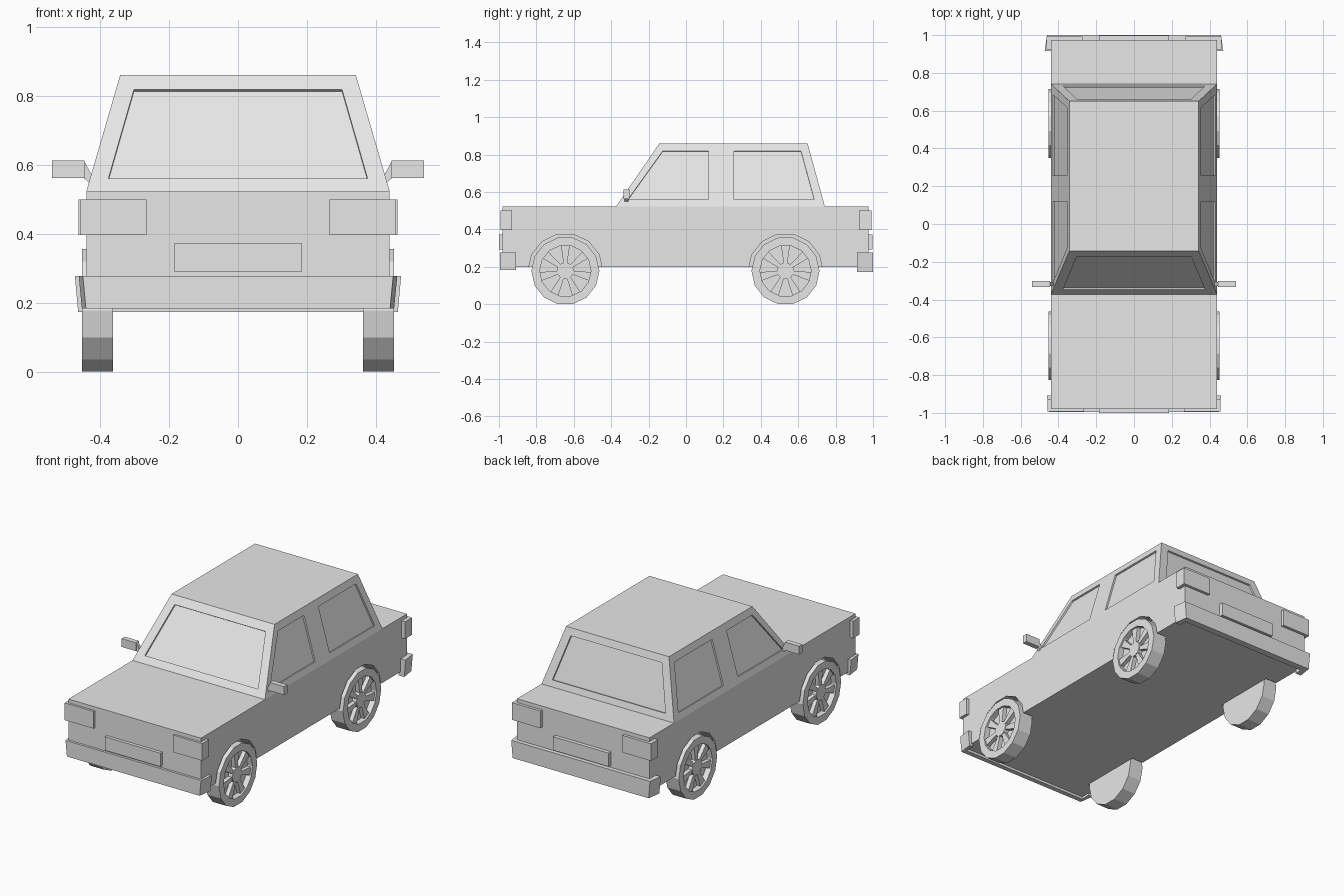
import bpy, bmesh
from math import sin, cos, pi
from mathutils import Vector

cube = bpy.data.objects.get("Cube")
if cube:
    bpy.data.objects.remove(cube)

grey = bpy.data.materials.new("plain_grey")
grey.use_nodes = True
grey.diffuse_color = (0.8, 0.8, 0.8, 1)
grey.node_tree.nodes["Principled BSDF"].inputs["Base Color"].default_value = (0.8, 0.8, 0.8, 1)


def finish(name, bm):
    bmesh.ops.recalc_face_normals(bm, faces=bm.faces)
    mesh = bpy.data.meshes.new(name)
    bm.to_mesh(mesh)
    bm.free()
    mesh.materials.append(grey)
    obj = bpy.data.objects.new(name, mesh)
    bpy.context.collection.objects.link(obj)
    return obj


def add_hull(bm, points):
    verts = [bm.verts.new(p) for p in points]
    bmesh.ops.convex_hull(bm, input=verts)
    bmesh.ops.dissolve_limit(bm, angle_limit=0.01, verts=bm.verts, edges=bm.edges)


def hull(name, points):
    bm = bmesh.new()
    add_hull(bm, points)
    return finish(name, bm)


def box(name, xs, ys, zs):
    return hull(name, [(x, y, z) for x in xs for y in ys for z in zs])


def add_prism(bm, loop_a, loop_b):
    a = [bm.verts.new(p) for p in loop_a]
    b = [bm.verts.new(p) for p in loop_b]
    bm.faces.new(a)
    bm.faces.new(b[::-1])
    for i in range(len(a)):
        j = (i + 1) % len(a)
        bm.faces.new((a[i], b[i], b[j], a[j]))


def cut(target, cutter):
    mod = target.modifiers.new("cut", 'BOOLEAN')
    mod.operation = 'DIFFERENCE'
    mod.solver = 'EXACT'
    mod.object = cutter
    cutter.hide_render = True
    cutter.hide_viewport = True
    cutter.display_type = 'WIRE'


# Main dimensions
HALF, BELT, ROOF = 0.44, 0.523, 0.86
WHEEL_Y, WHEEL_Z, SIDES = (-0.645, 0.532), 0.178, 14

# Lower body and cabin
body = box("body", (-HALF, HALF), (-0.98, 0.975), (0.198, BELT))
cabin = hull("cabin", [(s * x, y, z) for s in (-1, 1) for x, y, z in (
    (HALF, -0.373, BELT), (HALF, 0.742, BELT), (0.342, -0.142, ROOF), (0.342, 0.65, ROOF))])


# Points on the sloping cabin walls at height z
def slope(z, low, high):
    return low + (high - low) * (z - BELT) / (ROOF - BELT)


def on_side(s, y, z):
    return (s * slope(z, HALF, 0.342), y, z)


def on_front(x, z):
    return (x, slope(z, -0.373, -0.142), z)


def on_back(x, z):
    return (x, slope(z, 0.742, 0.65), z)


# Shallow window recesses
LOW, HIGH = 0.56, 0.818
panes = [[wall(-0.376, LOW), wall(0.376, LOW), wall(0.302, HIGH), wall(-0.302, HIGH)]
         for wall in (on_front, on_back)]
for s in (-1, 1):
    for y0, y1, y2, y3 in ((-0.31, 0.12, 0.12, -0.125), (0.257, 0.685, 0.615, 0.257)):
        panes.append([on_side(s, y0, LOW), on_side(s, y1, LOW),
                      on_side(s, y2, HIGH), on_side(s, y3, HIGH)])
bm = bmesh.new()
for pane in panes:
    pts = [Vector(p) for p in pane]
    n = (pts[1] - pts[0]).cross(pts[3] - pts[0]).normalized() * 0.01
    add_prism(bm, [p - n for p in pts], [p + n for p in pts])
cut(cabin, finish("window_cutter", bm))


# Wheels: polygon ring positions around the axle
def around(x, r, angle, y):
    return (x, y + r * sin(angle), WHEEL_Z - r * cos(angle))


STEPS = [(k + 0.5) * 2 * pi / SIDES for k in range(SIDES)]


def make_wheel(name, s, y):
    bm = bmesh.new()
    # tyre with a recessed rim
    profile = [(0.363, 0.182), (0.452, 0.182), (0.452, 0.137), (0.418, 0.137)]
    rings = [[bm.verts.new(around(s * x, r, a, y)) for a in STEPS] for x, r in profile]
    for r0, r1 in zip(rings, rings[1:]):
        for i in range(SIDES):
            j = (i + 1) % SIDES
            bm.faces.new((r0[i], r0[j], r1[j], r1[i]))
    bm.faces.new(rings[0])
    bm.faces.new(rings[-1])
    # hub
    add_prism(bm, [around(s * 0.41, 0.045, a, y) for a in STEPS],
              [around(s * 0.446, 0.045, a, y) for a in STEPS])
    # seven spokes
    for k in range(7):
        a = pi + k * 2 * pi / 7
        wedge = ((0.04, -0.25), (0.137, -0.17), (0.137, 0.17), (0.04, 0.25))
        add_prism(bm, [around(s * 0.41, r, a + d, y) for r, d in wedge],
                  [around(s * 0.442, r, a + d, y) for r, d in wedge])
    finish(name, bm)


arches = bmesh.new()
for s, side in ((-1, "right"), (1, "left")):
    for y, end in zip(WHEEL_Y, ("front", "rear")):
        make_wheel(f"{end}_{side}_wheel", s, y)
        add_prism(arches, [around(s * 0.365, 0.2, a, y) for a in STEPS],
                  [around(s * 0.5, 0.2, a, y) for a in STEPS])
cut(body, finish("wheel_arch_cutter", arches))


# Bumpers: U-shaped plan wrapping the corners, narrower at the bottom
def make_bumper(name, y_tip, y_inner, y_end, half, z0):
    plan = [(half - 0.012, y_tip), (half, y_end), (HALF - 0.005, y_end), (HALF - 0.005, y_inner)]
    plan = plan + [(-x, y) for x, y in reversed(plan)]
    bm = bmesh.new()
    add_prism(bm, [(x * 0.98, y, z0) for x, y in plan], [(x, y, 0.277) for x, y in plan])
    finish(name, bm)


make_bumper("front_bumper", -0.994, -0.965, -0.908, 0.462, 0.183)
make_bumper("rear_bumper", 1.0, 0.96, 0.915, 0.473, 0.173)

# Blank plates on both ends
box("front_plate", (-0.185, 0.185), (-1.0, -0.97), (0.291, 0.372))
box("rear_plate", (-0.185, 0.185), (0.965, 0.998), (0.291, 0.372))

# Corner lamps and door mirrors
for s, side in ((-1, "right"), (1, "left")):
    box(f"{side}_headlamp", (s * 0.265, s * 0.457), (-0.993, -0.93), (0.397, 0.5))
    box(f"{side}_tail_lamp", (s * 0.272, s * 0.462), (0.925, 0.992), (0.397, 0.5))
    box(f"{side}_mirror", (s * 0.445, s * 0.54), (-0.333, -0.303), (0.562, 0.612))
    hull(f"{side}_mirror_arm", [(s * x, y, z) for y in (-0.328, -0.308) for x, z in (
        (0.447, 0.612), (0.447, 0.562), (0.432, 0.548), (0.42, 0.56), (0.425, 0.572))])
